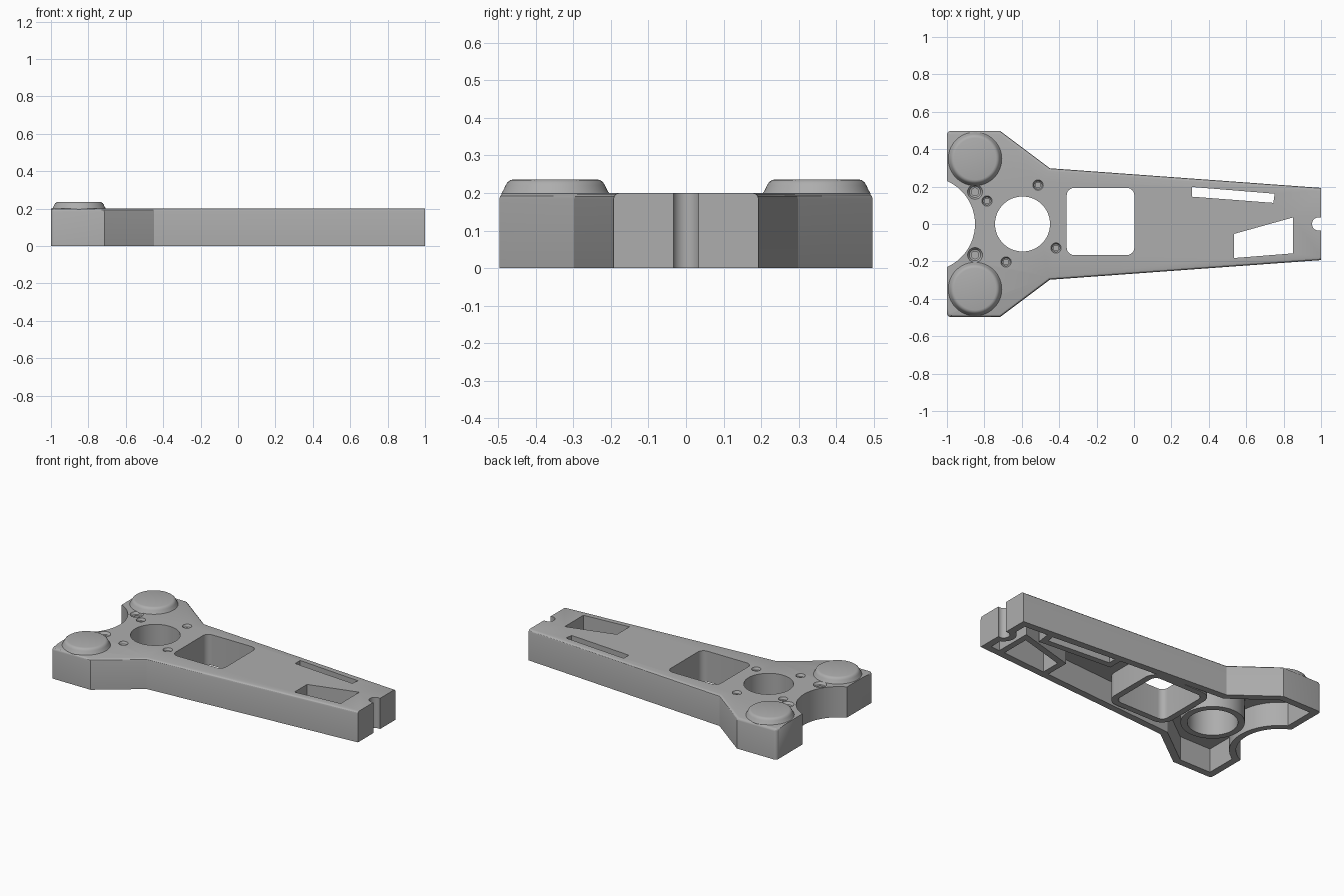
import bpy, bmesh, math
from mathutils import Vector

if "Cube" in bpy.data.objects:
    bpy.data.objects.remove(bpy.data.objects["Cube"])

H = 0.2          # body height
CEIL = 0.155     # underside of the top plate
WALL = 0.04

grey = bpy.data.materials.new("plain_grey")
grey.diffuse_color = (0.42, 0.42, 0.42, 1)
grey.use_nodes = True
grey.node_tree.nodes["Principled BSDF"].inputs["Base Color"].default_value = grey.diffuse_color


def finish(bm, name):
    bmesh.ops.recalc_face_normals(bm, faces=bm.faces)
    me = bpy.data.meshes.new(name)
    bm.to_mesh(me)
    bm.free()
    me.materials.append(grey)
    ob = bpy.data.objects.new(name, me)
    bpy.context.collection.objects.link(ob)
    return ob


def prism_bm(pts, z0, z1):
    bm = bmesh.new()
    f = bm.faces.new([bm.verts.new((x, y, z0)) for x, y in pts])
    r = bmesh.ops.extrude_face_region(bm, geom=[f])
    vs = [g for g in r["geom"] if isinstance(g, bmesh.types.BMVert)]
    bmesh.ops.translate(bm, verts=vs, vec=(0, 0, z1 - z0))
    bmesh.ops.recalc_face_normals(bm, faces=bm.faces)
    return bm


def prism(pts, z0, z1, name):
    return finish(prism_bm(pts, z0, z1), name)


def lathe(profile, x, y, name, n=32):
    """Closed solid of revolution from (radius, z) pairs."""
    bm = bmesh.new()
    rings = [[bm.verts.new((x + r * math.cos(2 * math.pi * i / n),
                            y + r * math.sin(2 * math.pi * i / n), z))
              for i in range(n)] for r, z in profile]
    for a, b in zip(rings, rings[1:]):
        for i in range(n):
            j = (i + 1) % n
            bm.faces.new((a[i], a[j], b[j], b[i]))
    bm.faces.new(rings[0])
    bm.faces.new(rings[-1])
    return finish(bm, name)


def offset(pts, d):
    """Mitred outward offset of a counter-clockwise polygon."""
    out, n = [], len(pts)
    for i in range(n):
        p, q, r = (Vector(pts[(i + k) % n]) for k in (-1, 0, 1))
        a, b = (q - p).normalized(), (r - q).normalized()
        na, nb = Vector((a.y, -a.x)), Vector((b.y, -b.x))
        out.append(tuple(q + (na + nb) * (d / (1 + na.dot(nb)))))
    return out


def circle(x, y, r, n=64):
    return [(x + r * math.cos(2 * math.pi * i / n),
             y + r * math.sin(2 * math.pi * i / n)) for i in range(n)]


def rounded_rect(x0, x1, y0, y1, r, n=6):
    pts = []
    corners = ((x1 - r, y1 - r), (x0 + r, y1 - r), (x0 + r, y0 + r), (x1 - r, y0 + r))
    for k, (cx, cy) in enumerate(corners):
        for i in range(n + 1):
            a = math.pi / 2 * (k + i / n)
            pts.append((cx + r * math.cos(a), cy + r * math.sin(a)))
    return pts


def cut(target, cutter):
    m = target.modifiers.new("cut", "BOOLEAN")
    m.operation, m.solver, m.object = "DIFFERENCE", "EXACT", cutter
    bpy.context.view_layer.update()
    me = bpy.data.meshes.new_from_object(
        target.evaluated_get(bpy.context.evaluated_depsgraph_get()))
    target.modifiers.clear()
    target.data = me
    bpy.data.objects.remove(cutter)


# Body: tapered outline with softened corners and upper side edges
half = [(1, 0.193), (-0.45, 0.298), (-0.715, 0.497), (-1, 0.497)]
outline = half + [(x, -y) for x, y in reversed(half)]
bm = prism_bm(outline, 0, H)
corners = [e for e in bm.edges if all(v.co.x < -0.99 for v in e.verts)
           and abs(e.verts[0].co.z - e.verts[1].co.z) > 0.1]
bmesh.ops.bevel(bm, geom=corners, offset=0.02, segments=4, profile=0.5, affect="EDGES")
rim = [e for e in bm.edges if all(v.co.z > H - 1e-4 for v in e.verts)
       and abs(e.verts[0].co.x - e.verts[1].co.x) > 1e-4]
bmesh.ops.bevel(bm, geom=rim, offset=0.016, segments=3, profile=0.5, affect="EDGES")
body = finish(bm, "bracket_body")

# Through openings: end notches, hub hole, window and two slots
openings = [
    circle(-1.101, 0, 0.251, 96),
    circle(-0.596, 0, 0.147),
    rounded_rect(-0.36, 0.002, -0.166, 0.193, 0.04),
    [(0.31, 0.146), (0.745, 0.113), (0.752, 0.162), (0.31, 0.198)],
    [(0.535, -0.182), (0.85, -0.157), (0.85, 0.035), (0.535, -0.053)],
    circle(0.988, 0, 0.036, 32),
]

# Hollow underside, leaving a wall around every opening
cavity = prism(offset(outline, -0.045), -0.1, CEIL, "cavity_cutter")
for pts in openings:
    cut(cavity, prism(offset(pts, WALL), -0.2, 0.4, "wall_cutter"))
cut(body, cavity)
for pts in openings:
    cut(body, prism(pts, -0.3, 0.5, "opening_cutter"))

# Blind countersunk screw holes
holes = [(-0.85, 0.172, 0.04), (-0.85, -0.166, 0.04), (-0.786, 0.123, 0.028),
         (-0.513, 0.208, 0.028), (-0.417, -0.128, 0.028), (-0.684, -0.203, 0.028)]
for x, y, r in holes:
    cut(body, lathe([(r * 0.5, 0.167), (r * 0.5, 0.183), (r * 0.75, 0.185),
                     (r, H), (r, 0.25)], x, y, "screw_cutter", 24))

# Raised round pads on the head
parts = [body]
for side, y in (("back", 0.348), ("front", -0.348)):
    parts.append(lathe([(0.143, 0.188), (0.143, 0.2), (0.138, 0.208), (0.132, 0.221),
                        (0.127, 0.229), (0.120, 0.234), (0.112, 0.236)],
                       -0.85, y, side + "_pad", 64))

# Smooth shading with crisp edges
bpy.ops.object.select_all(action="DESELECT")
for ob in parts:
    ob.select_set(True)
bpy.context.view_layer.objects.active = body
bpy.ops.object.shade_smooth_by_angle(angle=math.radians(30))
